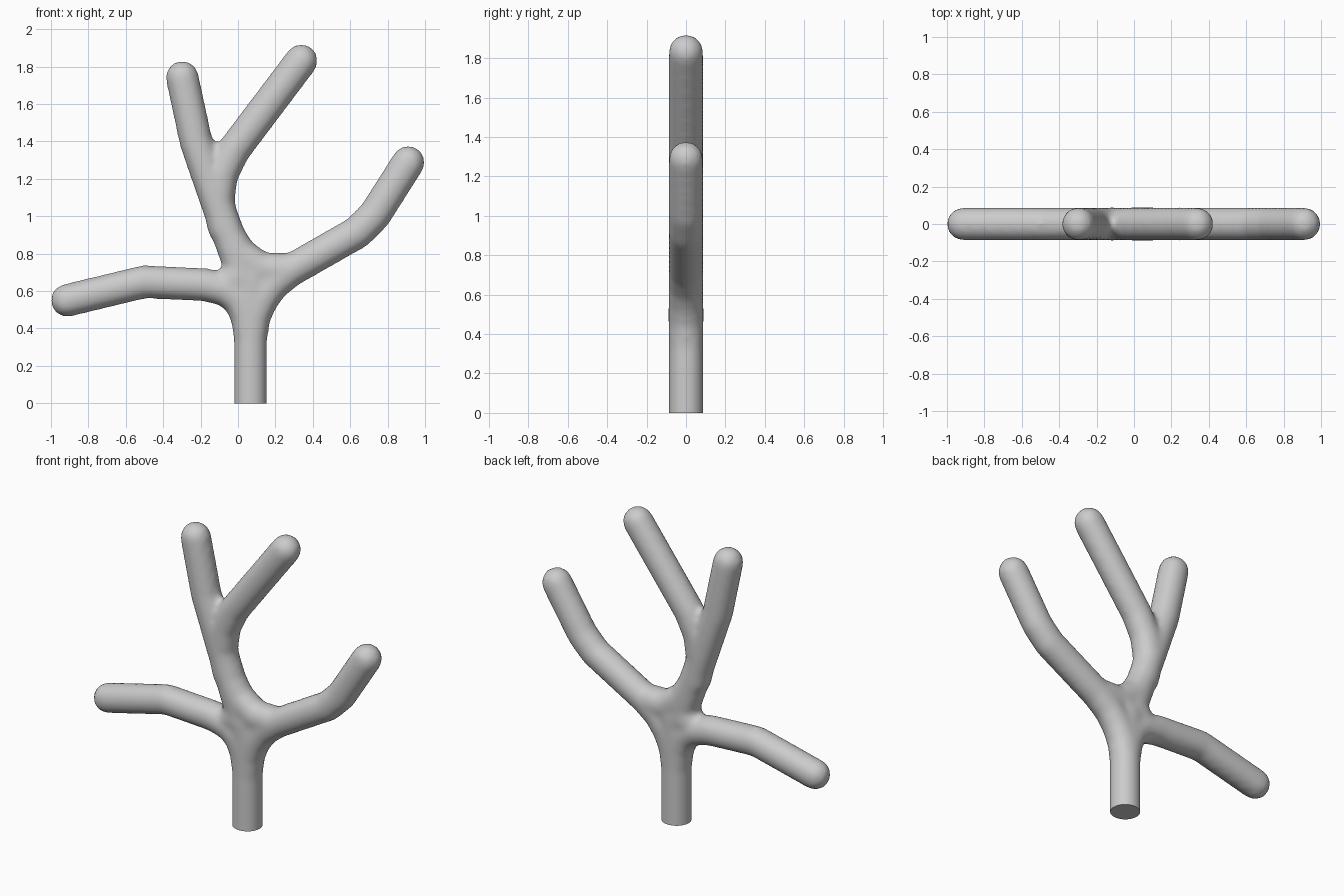
import bpy, bmesh
from mathutils import Vector, Matrix

if "Cube" in bpy.data.objects:
    bpy.data.objects.remove(bpy.data.objects["Cube"])

R = 0.089

# Centre lines (x, z) of the limbs, including the curves that blend the forks
paths = [
    # trunk into right branch
    [(0.067, -0.15), (0.067, 0.34), (0.085, 0.46), (0.125, 0.55), (0.185, 0.635),
     (0.28, 0.71), (0.64, 0.915), (0.73, 1.005), (0.91, 1.288)],
    # trunk into left branch
    [(0.067, 0.34), (0.05, 0.46), (0.01, 0.55), (-0.06, 0.605), (-0.17, 0.633),
     (-0.5, 0.65), (-0.913, 0.55)],
    # main stem and upper left branch
    [(0.067, 0.34), (0.06, 0.6), (-0.015, 0.8), (-0.115, 1.08), (-0.225, 1.4), (-0.298, 1.742)],
    # stem into upper right branch
    [(-0.107, 1.08), (-0.088, 1.22), (-0.025, 1.35), (0.338, 1.831)],
    # fork between stem and right branch
    [(0.28, 0.71), (0.22, 0.718), (0.13, 0.715), (0.01, 0.80), (-0.075, 0.94), (-0.107, 1.08)],
    # core of the junction
    [(0.067, 0.5), (0.08, 0.67), (-0.02, 0.67)],
]


def add_limb(bm, pts):
    pts = [Vector((x, 0, z)) for x, z in pts]
    for p in pts:
        bmesh.ops.create_uvsphere(bm, u_segments=20, v_segments=12, radius=R,
                                  matrix=Matrix.Translation(p))
    for a, b in zip(pts, pts[1:]):
        d = b - a
        rot = d.to_track_quat('Z', 'Y').to_matrix().to_4x4()
        bmesh.ops.create_cone(bm, cap_ends=True, segments=20, radius1=R, radius2=R,
                              depth=d.length, matrix=Matrix.Translation((a + b) / 2) @ rot)


bm = bmesh.new()
for pts in paths:
    add_limb(bm, pts)
mesh = bpy.data.meshes.new("branching_trunk")
bm.to_mesh(mesh)
bm.free()
trunk = bpy.data.objects.new("branching_trunk", mesh)
bpy.context.collection.objects.link(trunk)

# Fuse the limbs into one skin and soften the forks
rem = trunk.modifiers.new("fuse", 'REMESH')
rem.mode = 'VOXEL'
rem.voxel_size = 0.018
sm = trunk.modifiers.new("soften", 'SMOOTH')
sm.factor = 0.5
sm.iterations = 8
bpy.context.view_layer.objects.active = trunk
trunk.select_set(True)
for name in ("fuse", "soften"):
    bpy.ops.object.modifier_apply(modifier=name)

# Cut the foot flat on the ground and cap it
bm = bmesh.new()
bm.from_mesh(trunk.data)
cut = bmesh.ops.bisect_plane(bm, geom=bm.verts[:] + bm.edges[:] + bm.faces[:],
                             plane_co=(0, 0, 0), plane_no=(0, 0, -1), clear_outer=True)
rim = [e for e in cut["geom_cut"] if isinstance(e, bmesh.types.BMEdge)]
bmesh.ops.contextual_create(bm, geom=rim)
bmesh.ops.recalc_face_normals(bm, faces=bm.faces[:])
bm.to_mesh(trunk.data)
bm.free()
bpy.ops.object.shade_smooth_by_angle(angle=0.7)
